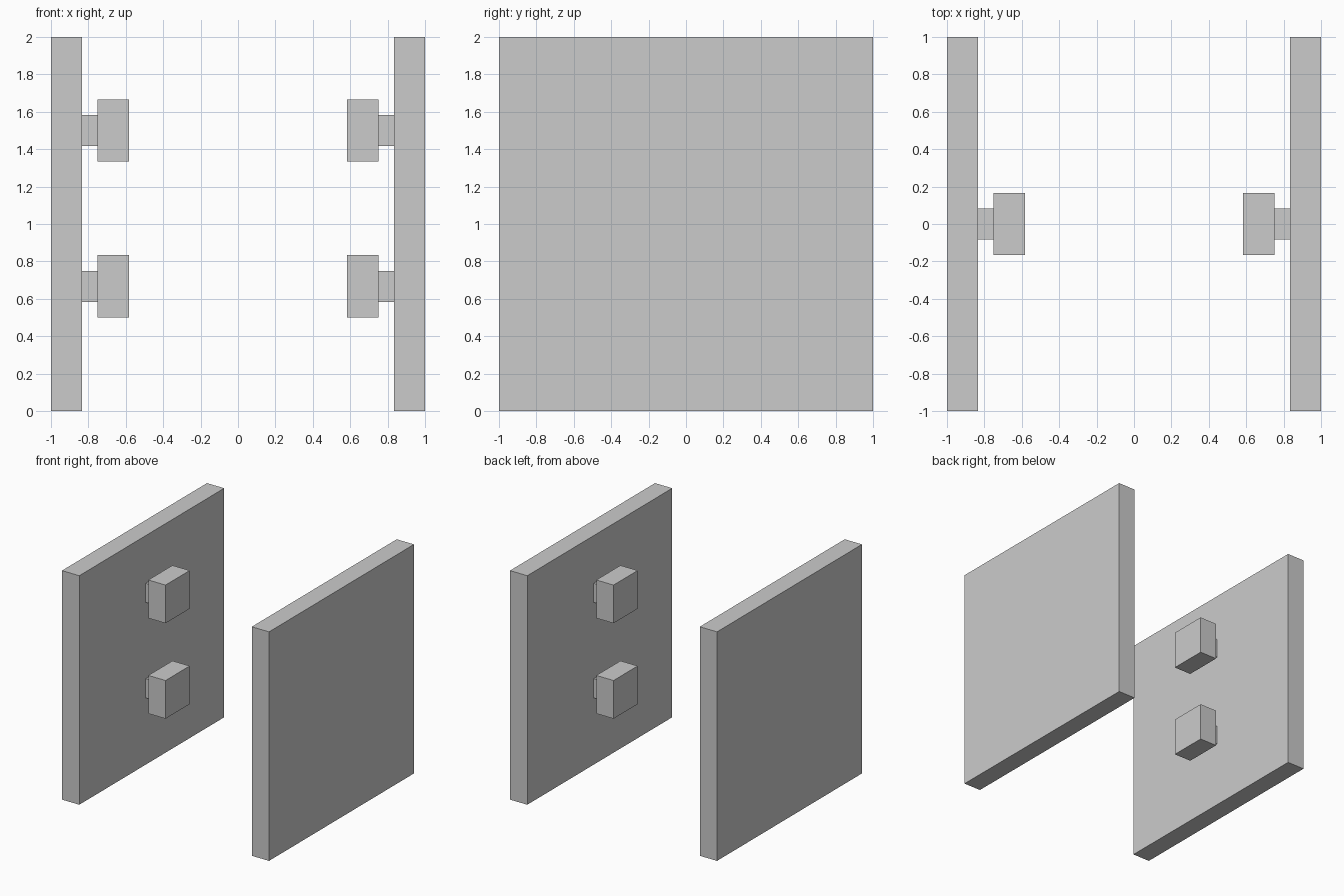
import bpy

if "Cube" in bpy.data.objects:
    bpy.data.objects.remove(bpy.data.objects["Cube"])

U = 1 / 12  # model grid unit


def box(name, x, y, z):
    """Add a box spanning the given (min, max) ranges, in grid units."""
    spans = (x, y, z)
    bpy.ops.mesh.primitive_cube_add(size=1, location=[(a + b) / 2 * U for a, b in spans])
    obj = bpy.context.object
    obj.name = name
    obj.scale = [abs(b - a) * U for a, b in spans]
    bpy.ops.object.transform_apply(location=False, rotation=False, scale=True)
    return obj


for side, s in (("left", -1), ("right", 1)):
    # Upright square panel
    box(f"{side}_panel", (s * 10, s * 12), (-12, 12), (0, 24))

    # Two inward-facing knobs, each on a short square stem
    for level, zc in (("lower", 8), ("upper", 18)):
        box(f"{side}_{level}_stem", (s * 9, s * 10), (-1, 1), (zc - 1, zc + 1))
        box(f"{side}_{level}_knob", (s * 7, s * 9), (-2, 2), (zc - 2, zc + 2))
